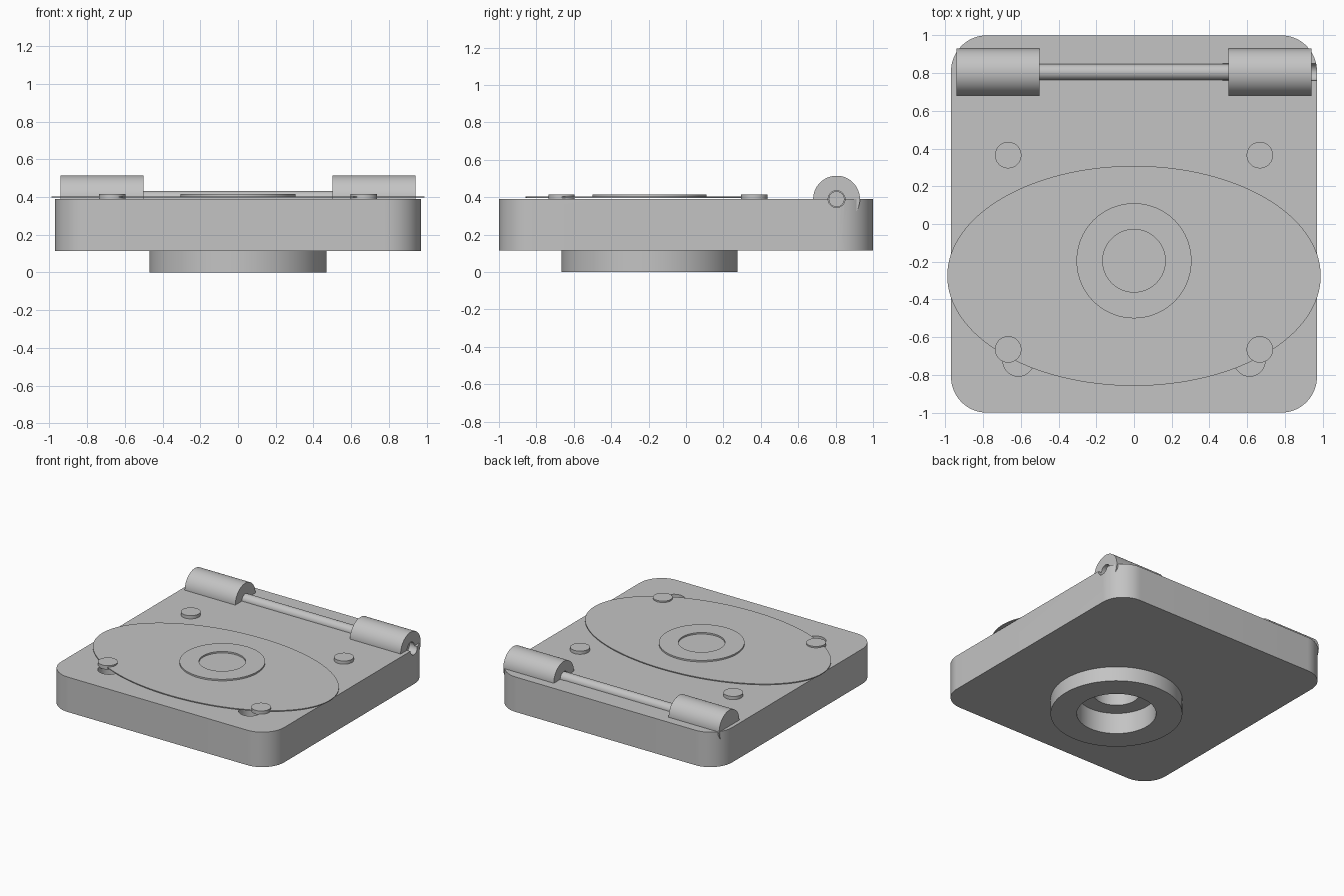
import bpy
import bmesh
import math
from mathutils import Matrix

old = bpy.data.objects.get("Cube")
if old:
    bpy.data.objects.remove(old, do_unlink=True)

grey = bpy.data.materials.new("plain grey")
grey.use_nodes = True
COLOUR = (0.55, 0.55, 0.55, 1)
grey.diffuse_color = COLOUR
grey.node_tree.nodes["Principled BSDF"].inputs["Base Color"].default_value = COLOUR

DISC_Y = -0.195
HINGE_Y, HINGE_Z = 0.805, 0.39


def add(name, bm):
    mesh = bpy.data.meshes.new(name)
    bmesh.ops.recalc_face_normals(bm, faces=bm.faces)
    bm.to_mesh(mesh)
    bm.free()
    mesh.materials.append(grey)
    obj = bpy.data.objects.new(name, mesh)
    bpy.context.collection.objects.link(obj)
    return obj


def cylinder(name, radius, low, high, x=0, y=0, z=0, axis="Z", stretch=1, sides=96):
    """Cylinder spanning low..high along the axis, through the point x, y, z."""
    bm = bmesh.new()
    bmesh.ops.create_cone(bm, cap_ends=True, segments=sides, radius1=radius,
                          radius2=radius, depth=high - low)
    bm.transform(Matrix.Translation((0, 0, (low + high) / 2)))
    bm.transform(Matrix.Diagonal((stretch, 1, 1, 1)))
    if axis == "X":
        bm.transform(Matrix.Rotation(math.pi / 2, 4, "Y"))
    bm.transform(Matrix.Translation((x, y, z)))
    return add(name, bm)


def cut(target, *cutters):
    for cutter in cutters:
        mod = target.modifiers.new("cut", "BOOLEAN")
        mod.operation = "DIFFERENCE"
        mod.solver = "EXACT"
        mod.object = cutter
        bpy.context.view_layer.objects.active = target
        bpy.ops.object.modifier_apply(modifier=mod.name)
        bpy.data.objects.remove(cutter, do_unlink=True)


# Rounded slab body
bm = bmesh.new()
bmesh.ops.create_cube(bm, size=1)
bm.transform(Matrix.Translation((0, 0, 0.2525)) @ Matrix.Diagonal((1.94, 2, 0.275, 1)))
corners = [e for e in bm.edges if abs(e.verts[0].co.z - e.verts[1].co.z) > 0.1]
bmesh.ops.bevel(bm, geom=corners, offset=0.19, segments=16, affect="EDGES", profile=0.5)
body = add("body", bm)
cut(body,
    cylinder("recess_cutter", 0.283, 0.05, 0.165, y=DISC_Y),
    cylinder("bore_cutter", 0.165, 0.1, 0.38, y=DISC_Y))

# Ring foot under the body
foot = cylinder("ring_foot", 0.47, 0, 0.115, y=DISC_Y)
cut(foot, cylinder("foot_cutter", 0.283, -0.1, 0.2, y=DISC_Y))

# Thin oval plate and raised centre ring
oval = cylinder("oval_plate", 0.583, 0.397, 0.404, y=-0.275, stretch=1.698, sides=128)
ring = cylinder("centre_ring", 0.305, 0.403, 0.416, y=DISC_Y)
cut(ring, cylinder("ring_cutter", 0.166, 0.3, 0.5, y=DISC_Y))

parts = [body, foot, oval, ring]
for side, word in ((-1, "right"), (1, "left")):
    # Buttons, with a round pocket beside each front one
    for y, place in ((-0.665, "front"), (0.365, "back")):
        parts.append(cylinder(f"{place}_{word}_button", 0.07, 0.385, 0.415,
                              x=side * 0.667, y=y, sides=48))
    cut(body, cylinder("pocket_cutter", 0.082, 0.3, 0.5, x=side * 0.613, y=-0.725, sides=48))

    # Hinge barrel, bored through together with the body
    low, high = sorted((side * 0.5, side * 0.94))
    barrel = cylinder(f"{word}_hinge_barrel", 0.125, low, high, y=HINGE_Y, z=HINGE_Z, axis="X")
    for target in (barrel, body):
        low, high = sorted((side * 0.47, side * 1.1))
        cut(target, cylinder("hinge_cutter", 0.045, low, high,
                             y=HINGE_Y, z=HINGE_Z, axis="X", sides=48))
    parts.append(barrel)

# Hinge pin between the barrels
parts.append(cylinder("hinge_pin", 0.042, -0.9, 0.9, y=HINGE_Y, z=HINGE_Z, axis="X", sides=48))

for part in parts:
    bpy.ops.object.select_all(action="DESELECT")
    part.select_set(True)
    bpy.context.view_layer.objects.active = part
    bpy.ops.object.shade_smooth_by_angle(angle=math.radians(30))
